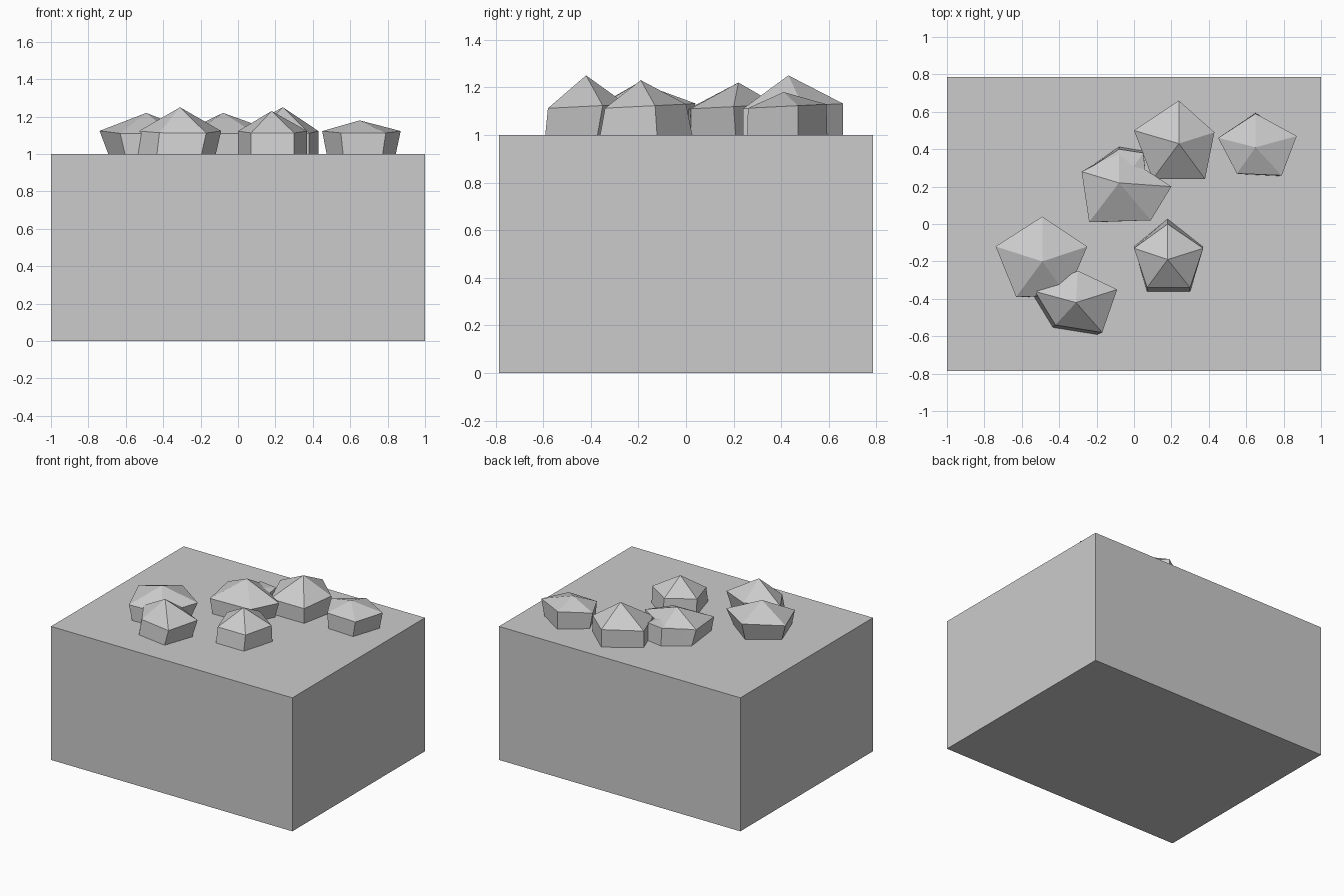
import bpy
import bmesh

default = bpy.data.objects.get("Cube")
if default:
    bpy.data.objects.remove(default, do_unlink=True)

# Single stone colour
stone = bpy.data.materials.new("stone_grey")
stone.use_nodes = True
GREY = (0.6, 0.6, 0.6, 1)
stone.diffuse_color = GREY
stone.node_tree.nodes["Principled BSDF"].inputs["Base Color"].default_value = GREY

GROUND = 1.0


def finish(name, bm):
    """Turn a bmesh into a flat-shaded stone object."""
    bmesh.ops.recalc_face_normals(bm, faces=bm.faces[:])
    mesh = bpy.data.meshes.new(name)
    bm.to_mesh(mesh)
    bm.free()
    mesh.materials.append(stone)
    obj = bpy.data.objects.new(name, mesh)
    bpy.context.collection.objects.link(obj)
    return obj


def block(name, width, depth, height):
    bm = bmesh.new()
    bmesh.ops.create_cube(bm, size=1)
    bmesh.ops.scale(bm, vec=(width, depth, height), verts=bm.verts[:])
    bmesh.ops.translate(bm, vec=(0, 0, height / 2), verts=bm.verts[:])
    return finish(name, bm)


def rock(name, apex, rim, foot_scale, foot_shift=(0, 0)):
    """Five-sided boulder: pointed cap, slightly tilted rim, straight sides."""
    ax, ay, az = apex
    bm = bmesh.new()
    tip = bm.verts.new(apex)
    upper, lower = [], []
    for x, y in rim:
        dx, dy = x - ax, y - ay
        upper.append(bm.verts.new((x, y, GROUND + 0.12 + 0.05 * dy)))
        lower.append(bm.verts.new((ax + dx * foot_scale[0] + foot_shift[0],
                                   ay + dy * foot_scale[1] + foot_shift[1],
                                   GROUND - 0.01)))
    for i in range(len(rim)):
        j = (i + 1) % len(rim)
        bm.faces.new((tip, upper[i], upper[j]))
        bm.faces.new((upper[i], lower[i], lower[j], upper[j]))
    bm.faces.new(lower)
    return finish(name, bm)


# Ground block
block("ground_block", 2, 1.57, GROUND)

# Scattered rocks; rims run clockwise from the back corner
rock("back_rock", (0.24, 0.43, 1.25),
     [(0.24, 0.66), (0.43, 0.49), (0.38, 0.24), (0.1, 0.24), (0, 0.5)],
     (1, 1))
rock("back_left_rock", (0.65, 0.41, 1.18),
     [(0.65, 0.59), (0.87, 0.47), (0.79, 0.26), (0.55, 0.27), (0.45, 0.46)],
     (0.87, 1.02))
rock("middle_rock", (-0.08, 0.22, 1.22),
     [(-0.08, 0.38), (0.2, 0.2), (0.09, 0.02), (-0.24, 0.01), (-0.28, 0.28)],
     (0.85, 1.05), (0, 0.01))
rock("middle_rock_rear", (-0.05, 0.24, 1.15),
     [(-0.08, 0.4), (0.05, 0.38), (0.08, 0.1), (-0.2, 0.1), (-0.25, 0.29)],
     (1, 1.08))
rock("right_rock", (-0.49, -0.2, 1.22),
     [(-0.49, 0.04), (-0.25, -0.12), (-0.36, -0.38), (-0.63, -0.39), (-0.74, -0.12)],
     (0.8, 0.9), (0, -0.02))
rock("front_right_rock", (-0.31, -0.42, 1.25),
     [(-0.3, -0.25), (-0.09, -0.35), (-0.17, -0.58), (-0.42, -0.54), (-0.53, -0.36)],
     (0.95, 0.95), (-0.02, -0.02))
rock("front_left_rock", (0.18, -0.19, 1.23),
     [(0.18, 0), (0.37, -0.13), (0.3, -0.34), (0.07, -0.34), (0, -0.13)],
     (1, 1.15))
